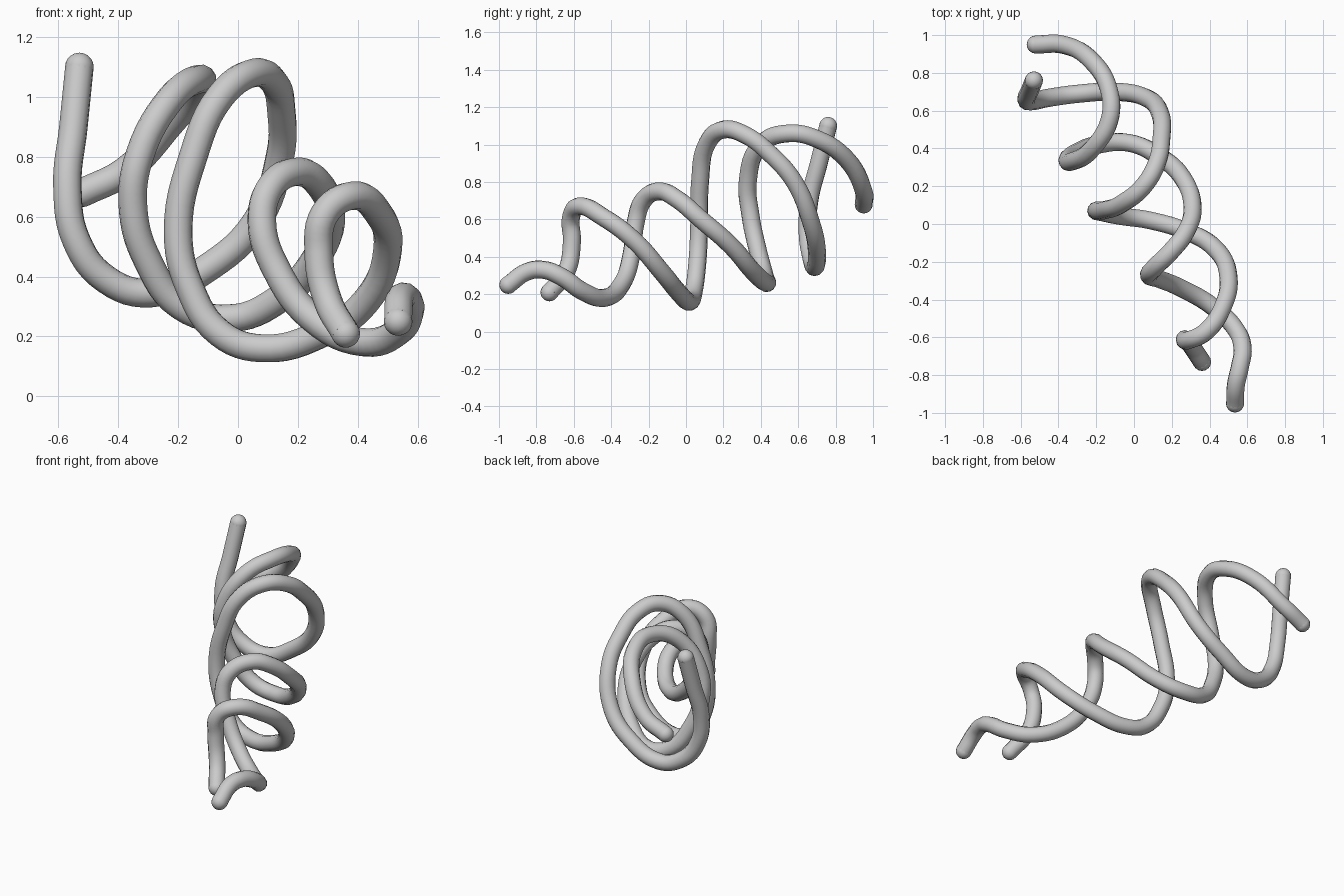
import bpy
from mathutils import Vector

R = 0.048  # tube radius

# Centre lines of the two intertwined coils
strand_a = [(-.52, .95, .68), (-.38, .95, .75), (-.22, .86, .92), (-.13, .70, 1.03),
            (-.13, .55, 1.06), (-.22, .40, 1.0), (-.33, .33, .80), (-.35, .345, .62),
            (-.30, .38, .45), (-.19, .42, .30), (-.03, .43, .26), (.13, .36, .32),
            (.26, .24, .46), (.31, .08, .60), (.27, -.05, .71), (.20, -.14, .75),
            (.11, -.23, .70), (.08, -.27, .58), (.13, -.29, .42), (.25, -.34, .26),
            (.42, -.44, .18), (.54, -.56, .22), (.575, -.66, .29), (.56, -.76, .33),
            (.54, -.85, .32), (.535, -.95, .25)]
strand_b = [(-.53, .76, 1.10), (-.55, .71, .90), (-.57, .66, .70), (-.54, .65, .52),
            (-.44, .67, .39), (-.29, .69, .345), (-.10, .70, .43), (.06, .67, .58),
            (.14, .58, .80), (.145, .45, .95), (.12, .32, 1.05), (.05, .20, 1.08),
            (-.06, .11, 1.0), (-.15, .075, .80), (-.20, .07, .55), (-.16, .06, .36),
            (-.06, .04, .21), (.08, .02, .16), (.28, -.04, .21), (.43, -.13, .32),
            (.50, -.28, .49), (.47, -.44, .61), (.38, -.57, .67), (.29, -.615, .61),
            (.27, -.61, .48), (.30, -.64, .32), (.36, -.73, .21)]


def coil(name, pts):
    cu = bpy.data.curves.new(name, 'CURVE')
    cu.dimensions = '3D'
    cu.resolution_u = 6
    cu.bevel_depth = R
    cu.bevel_resolution = 4
    cu.use_fill_caps = True
    sp = cu.splines.new('BEZIER')
    sp.bezier_points.add(len(pts) - 1)
    for bp, p in zip(sp.bezier_points, pts):
        bp.co = p
        bp.handle_left_type = bp.handle_right_type = 'AUTO'
    sp.use_smooth = True
    ob = bpy.data.objects.new(name, cu)
    bpy.context.collection.objects.link(ob)
    # Rounded ends
    for tag, p in (("start", pts[0]), ("end", pts[-1])):
        bpy.ops.mesh.primitive_uv_sphere_add(segments=16, ring_count=10, radius=R, location=Vector(p))
        bpy.context.object.name = f"{name}_{tag}_cap"
        bpy.ops.object.shade_smooth()


coil("coil_strand_a", strand_a)
coil("coil_strand_b", strand_b)
